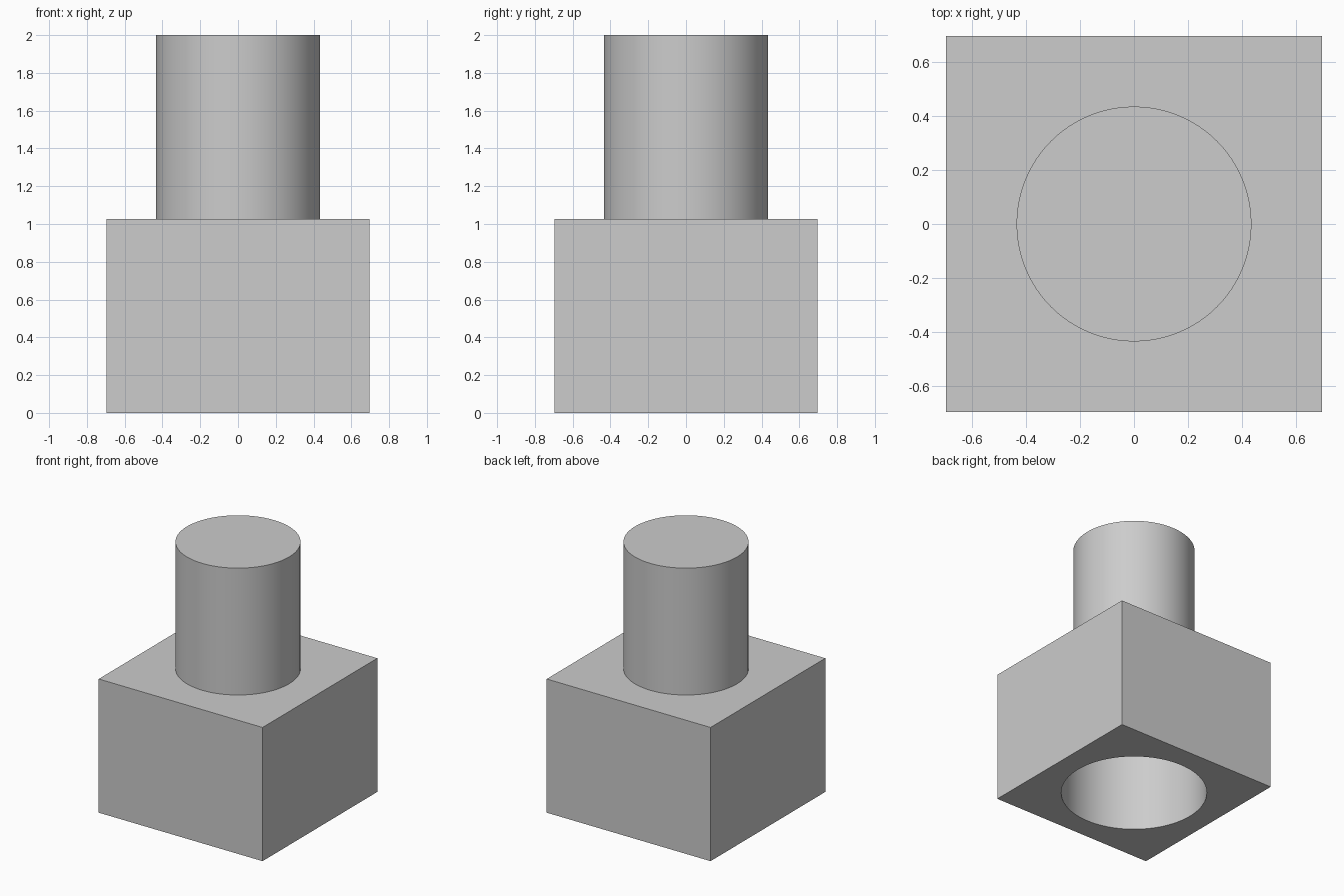
import bpy
import math

if "Cube" in bpy.data.objects:
    bpy.data.objects.remove(bpy.data.objects["Cube"], do_unlink=True)

UNIT = 2 / 11.5          # overall height is 11.5 units
SIDE = 8 * UNIT
BLOCK_HEIGHT = 5.9 * UNIT
HEIGHT = 2.0
PEG_RADIUS = 2.5 * UNIT
SOCKET_RADIUS = 3 * UNIT
SOCKET_DEPTH = 0.9

grey = bpy.data.materials.new("light_grey")
grey.use_nodes = True
colour = (0.604, 0.604, 0.604, 1)
grey.diffuse_color = colour
grey.node_tree.nodes["Principled BSDF"].inputs["Base Color"].default_value = colour


def cylinder(name, radius, bottom, top):
    bpy.ops.mesh.primitive_cylinder_add(
        vertices=96, radius=radius, depth=top - bottom,
        location=(0, 0, (bottom + top) / 2))
    obj = bpy.context.object
    obj.name = name
    obj.data.materials.append(grey)
    return obj


def smooth(obj):
    bpy.ops.object.select_all(action="DESELECT")
    obj.select_set(True)
    bpy.context.view_layer.objects.active = obj
    bpy.ops.object.shade_smooth_by_angle(angle=math.radians(30))


# Square base block
bpy.ops.mesh.primitive_cube_add(size=1, location=(0, 0, BLOCK_HEIGHT / 2))
block = bpy.context.object
block.name = "base_block"
block.scale = (SIDE, SIDE, BLOCK_HEIGHT)
bpy.ops.object.transform_apply(location=False, rotation=False, scale=True)
block.data.materials.append(grey)

# Round blind socket in the underside
cutter = cylinder("socket_cutter", SOCKET_RADIUS, -0.2, SOCKET_DEPTH)
cutter.hide_render = True
cut = block.modifiers.new("socket", "BOOLEAN")
cut.operation = "DIFFERENCE"
cut.solver = "EXACT"
cut.object = cutter
bpy.context.view_layer.objects.active = block
bpy.ops.object.modifier_apply(modifier=cut.name)
bpy.data.objects.remove(cutter, do_unlink=True)
smooth(block)

# Round peg on top
peg = cylinder("peg", PEG_RADIUS, BLOCK_HEIGHT, HEIGHT)
smooth(peg)
